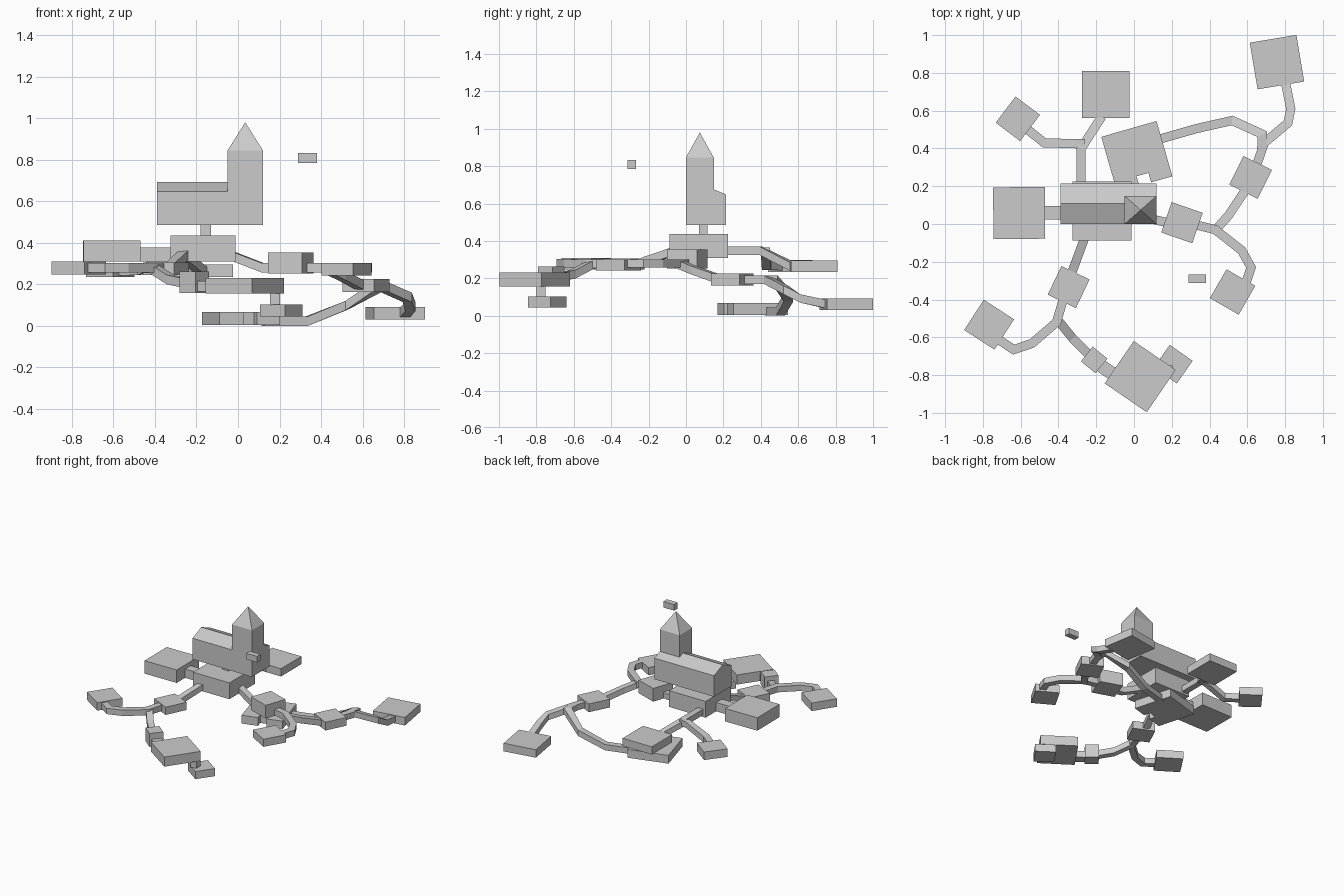
import bpy, bmesh, math
from mathutils import Matrix, Vector

if "Cube" in bpy.data.objects:
    bpy.data.objects.remove(bpy.data.objects["Cube"])


def finish(name, bm):
    bmesh.ops.recalc_face_normals(bm, faces=bm.faces[:])
    me = bpy.data.meshes.new(name)
    bm.to_mesh(me)
    bm.free()
    ob = bpy.data.objects.new(name, me)
    bpy.context.collection.objects.link(ob)
    return ob


def room(name, cx, cy, sx, sy, z0, z1, deg=0):
    """Box with centre, footprint, height range and turn about z."""
    bm = bmesh.new()
    m = (Matrix.Translation((cx, cy, (z0 + z1) / 2))
         @ Matrix.Rotation(math.radians(deg), 4, 'Z')
         @ Matrix.Diagonal((sx, sy, z1 - z0, 1)))
    bmesh.ops.create_cube(bm, size=1, matrix=m)
    return finish(name, bm)


def prism(name, profile, direction):
    """Closed outline of 3D points swept straight along a direction."""
    bm = bmesh.new()
    f = bm.faces.new([bm.verts.new(p) for p in profile])
    ext = bmesh.ops.extrude_face_region(bm, geom=[f], use_keep_orig=True)
    verts = [g for g in ext['geom'] if isinstance(g, bmesh.types.BMVert)]
    bmesh.ops.translate(bm, verts=verts, vec=direction)
    return finish(name, bm)


def corridor(name, pts, w=0.048, h=0.045):
    """Rectangular passage with mitred bends; points lie on the floor line."""
    bm = bmesh.new()
    P = [Vector(p) for p in pts]
    d = [(b.xy - a.xy).normalized() for a, b in zip(P, P[1:])]
    rings = []
    for i, p in enumerate(P):
        a, b = d[max(i - 1, 0)], d[min(i, len(d) - 1)]
        t = (a + b).normalized()
        k = w / 2 / max(t.dot(a), 0.5)
        n = Vector((-t.y, t.x, 0)) * k
        up = Vector((0, 0, h))
        rings.append([bm.verts.new(q) for q in (p - n, p + n, p + n + up, p - n + up)])
    for r, s in zip(rings, rings[1:]):
        for j in range(4):
            k = (j + 1) % 4
            bm.faces.new((r[j], r[k], s[k], s[j]))
    bm.faces.new(rings[0])
    bm.faces.new(rings[-1])
    return finish(name, bm)


# chapel: gabled nave, tower, pyramid spire
prism("chapel_nave", [(-0.39, 0, 0.485), (-0.39, 0.215, 0.485), (-0.39, 0.215, 0.648),
                      (-0.39, 0.108, 0.692), (-0.39, 0, 0.648)], (0.51, 0, 0))
room("chapel_tower", 0.035, 0.074, 0.17, 0.15, 0.485, 0.845)
bm = bmesh.new()
bmesh.ops.create_cone(bm, cap_ends=True, segments=4, radius1=math.sqrt(0.5), radius2=0, depth=1,
                      matrix=Matrix.Translation((0.035, 0.074, 0.9125))
                      @ Matrix.Diagonal((0.17, 0.15, 0.135, 1))
                      @ Matrix.Rotation(math.pi / 4, 4, 'Z'))
bmesh.ops.remove_doubles(bm, verts=bm.verts[:], dist=1e-5)
finish("chapel_spire", bm)

# vertical shafts and the floating block
room("chapel_shaft", -0.155, 0.093, 0.05, 0.045, 0.43, 0.49)
room("cellar_shaft", 0.178, -0.775, 0.05, 0.05, 0.10, 0.16)
room("floating_block", 0.335, -0.29, 0.092, 0.043, 0.785, 0.832)

# chambers: centre, footprint, z range, turn
chambers = {
    "main_hall": (-0.169, 0.069, 0.312, 0.312, 0.31, 0.436, 0),
    "west_chamber": (-0.608, 0.058, 0.274, 0.274, 0.31, 0.41, 0.5),
    "north_chamber": (-0.15, 0.686, 0.25, 0.25, 0.235, 0.295, 0),
    "northwest_chamber": (-0.615, 0.557, 0.162, 0.174, 0.235, 0.297, -37),
    "southwest_chamber": (-0.767, -0.533, 0.191, 0.191, 0.248, 0.31, -33),
    "south_chamber": (-0.346, -0.334, 0.165, 0.168, 0.246, 0.306, -25.5),
    "south_anteroom": (-0.211, -0.72, 0.1, 0.1, 0.158, 0.262, -39),
    "great_south_chamber": (0.033, -0.808, 0.27, 0.272, 0.157, 0.231, -34.5),
    "cellar": (0.208, -0.742, 0.148, 0.146, 0.045, 0.104, -35),
    "east_chamber": (0.254, 0.007, 0.174, 0.17, 0.252, 0.354, -19),
    "southeast_chamber": (0.522, -0.36, 0.176, 0.176, 0.243, 0.302, -30),
    "crossing_chamber": (0.617, 0.247, 0.168, 0.17, 0.162, 0.226, -26.5),
    "northeast_chamber": (0.757, 0.857, 0.25, 0.25, 0.03, 0.092, 9.5),
}
for name, args in chambers.items():
    room(name, *args)

# lowest chamber with an alcove notched into its south wall
s = 0.152
outline = [(-s, -s), (-0.03, -s), (-0.03, -0.1), (0.035, -0.1),
           (0.035, -s), (s, -s), (s, s), (-s, s)]
turn = Matrix.Translation((0.015, 0.357, 0.004)) @ Matrix.Rotation(math.radians(16), 4, 'Z')
prism("lowest_chamber", [turn @ Vector((x, y, 0)) for x, y in outline], (0, 0, 0.064))

# passages (floor points)
corridor("west_passage", [(-0.48, 0.06, 0.31), (-0.31, 0.06, 0.31)], 0.07, 0.068)
corridor("north_passage", [(-0.28, 0.21, 0.325), (-0.28, 0.40, 0.325), (-0.17, 0.57, 0.24)])
corridor("northwest_passage", [(-0.26, 0.425, 0.32), (-0.31, 0.425, 0.315),
                               (-0.475, 0.43, 0.245), (-0.57, 0.505, 0.242)])
corridor("south_passage", [(-0.26, -0.07, 0.32), (-0.33, -0.26, 0.255)])
corridor("south_fork", [(-0.375, -0.40, 0.255), (-0.41, -0.52, 0.255), (-0.54, -0.632, 0.258),
                        (-0.637, -0.665, 0.258), (-0.72, -0.61, 0.258)])
corridor("south_stair", [(-0.41, -0.50, 0.255), (-0.325, -0.605, 0.2), (-0.23, -0.70, 0.18)])
corridor("anteroom_passage", [(-0.19, -0.74, 0.165), (-0.09, -0.81, 0.165)], 0.07, 0.05)
corridor("east_passage", [(-0.03, 0.06, 0.315), (0.12, 0.02, 0.257), (0.19, 0.005, 0.257)])
corridor("east_fork", [(0.31, 0.0, 0.257), (0.43, -0.03, 0.257), (0.57, -0.14, 0.257),
                       (0.62, -0.23, 0.257), (0.59, -0.32, 0.257)])
corridor("crossing_stair", [(0.42, -0.045, 0.257), (0.50, 0.045, 0.22), (0.59, 0.18, 0.172)])
corridor("crossing_passage", [(0.645, 0.30, 0.17), (0.69, 0.43, 0.17), (0.815, 0.535, 0.115),
                              (0.83, 0.61, 0.07), (0.80, 0.76, 0.037)])
corridor("lowest_passage", [(0.675, 0.38, 0.17), (0.68, 0.475, 0.17), (0.52, 0.548, 0.075),
                            (0.33, 0.505, 0.0), (0.12, 0.445, 0.0)])
